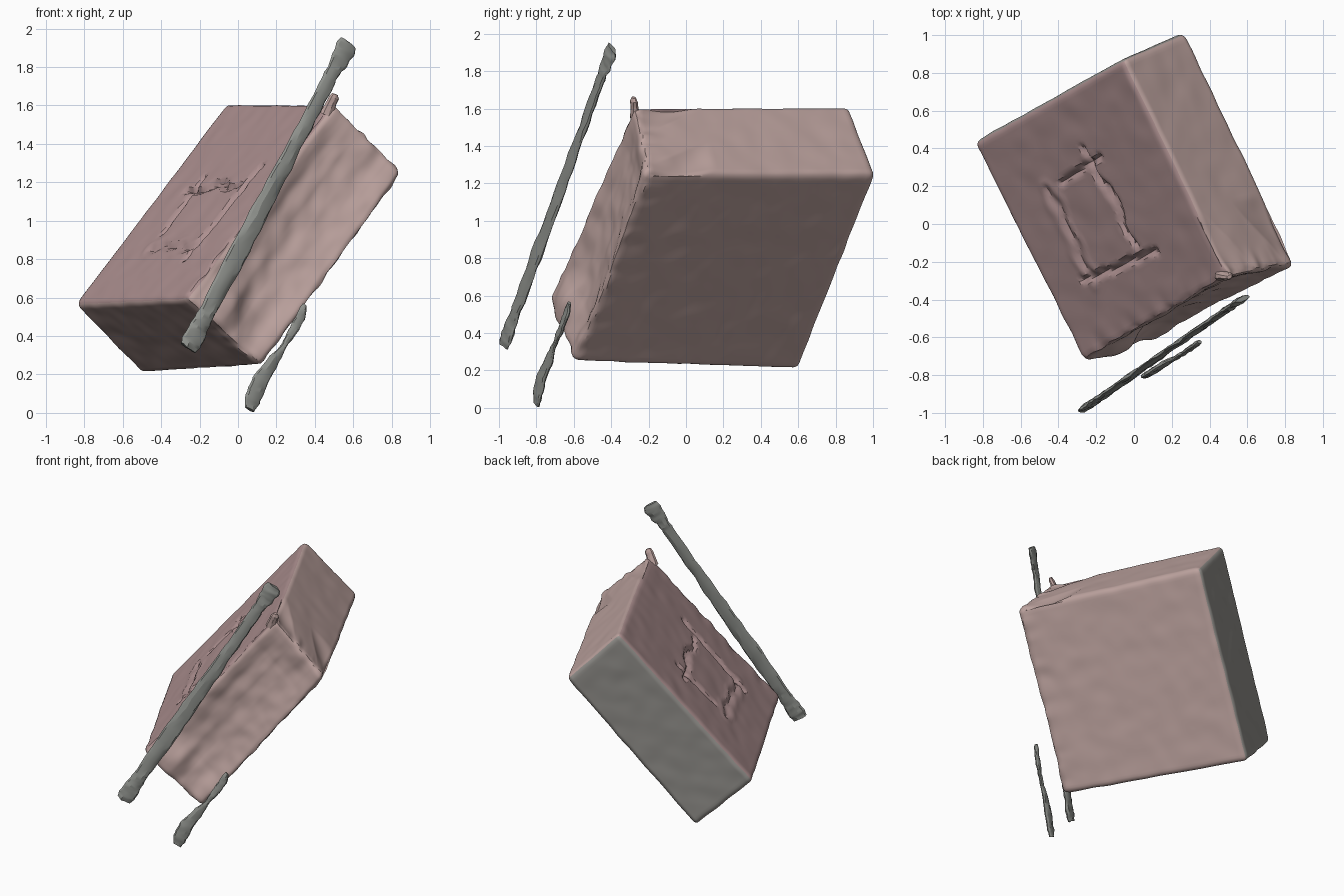
import bpy, bmesh, math
from mathutils import Vector, noise

if "Cube" in bpy.data.objects:
    bpy.data.objects.remove(bpy.data.objects["Cube"])

V = Vector


def material(name, rgb):
    m = bpy.data.materials.new(name)
    m.diffuse_color = (*rgb, 1)
    m.use_nodes = True
    m.node_tree.nodes["Principled BSDF"].inputs["Base Color"].default_value = m.diffuse_color
    return m


hide = material("worn_pink", (0.50, 0.36, 0.34))
cover_mat = material("dark_pink", (0.42, 0.28, 0.28))
slate = material("weathered_grey", (0.31, 0.30, 0.28))
bone_mat = material("rod_grey", (0.27, 0.28, 0.26))


def finish(bm, name, mats, angle=30):
    bmesh.ops.recalc_face_normals(bm, faces=bm.faces)
    me = bpy.data.meshes.new(name)
    bm.to_mesh(me)
    bm.free()
    ob = bpy.data.objects.new(name, me)
    bpy.context.collection.objects.link(ob)
    for m in mats:
        me.materials.append(m)
    bpy.ops.object.select_all(action='DESELECT')
    ob.select_set(True)
    bpy.context.view_layer.objects.active = ob
    bpy.ops.object.shade_smooth_by_angle(angle=math.radians(angle))
    return ob


# Tilted block: a runs up the slope, b front to back, c through the thickness
corner = {(0, 0, 0): V((-.27, -.73, .59)), (1, 0, 0): V((.50, -.28, 1.615)),
          (0, 1, 0): V((-.855, .43, .565)), (1, 1, 0): V((-.06, .875, 1.615)),
          (0, 0, 1): V((.125, -.60, .24)), (1, 0, 1): V((.86, -.21, 1.25)),
          (0, 1, 1): V((-.50, .605, .20)), (1, 1, 1): V((.275, 1.02, 1.25))}
SIZE = V((1.36, 1.25, .51))
AXES = (V((.76, .42, 1.02)).normalized(), V((-.53, 1.12, 0)).normalized(),
        V((.34, .13, -.35)).normalized())


def place(a, b, c):
    p = V()
    for (i, j, k), q in corner.items():
        p += q * (a if i else 1 - a) * (b if j else 1 - b) * (c if k else 1 - c)
    return p


def line_dist(p, q, r):
    t = max(0, min(1, (p - q).dot(r - q) / (r - q).length_squared))
    return (p - q - (r - q) * t).length


# Carved frame lines on the sloping face: start, end, groove depth
grooves = [((.20, .28), (.68, .24), .026), ((.36, .68), (.63, .70), .028),
           ((.59, .30), (.56, .76), .026), ((.27, .27), (.27, .68), .012)]


def carve(a, b):
    p = V((a, b)) + V((1, .6)) * .03 * noise.noise(V((a * 9, b * 9, 1)))
    d = 0
    for s, e, depth in grooves:
        x = line_dist(p, V(s), V(e))
        d = max(d, depth * math.exp(-(x / .014) ** 2))
        d -= .006 * math.exp(-((x - .035) / .015) ** 2)
    return d


bm = bmesh.new()
bmesh.ops.create_cube(bm, size=1)
bmesh.ops.subdivide_edges(bm, edges=bm.edges[:], cuts=75, use_grid_fill=True)
for f in bm.faces:
    n = f.normal
    f.material_index = 1 if n.z < -.5 else 2 if n.y > .5 else 0
R = .035
for v in bm.verts:
    abc = v.co + V((.5, .5, .5))
    a, b, c = abc
    # round the edges
    p = V((abc[i] * SIZE[i] for i in range(3)))
    q = V((max(R, min(SIZE[i] - R, p[i])) for i in range(3)))
    p = q + (p - q).normalized() * R
    co = place(*(p[i] / SIZE[i] for i in range(3)))
    # gentle hand-made unevenness
    co += noise.noise_vector(co * 8) * .004
    if c < .001:
        co += AXES[2] * carve(a, b)
    if b < .001:
        # hollow front side with broad folds running up the slope
        m = min(1, 6 * min(a, 1 - a)) * math.sin(math.pi * c)
        wrinkle = noise.noise(V((a * 2, c * 5, 5))) * .018 + noise.noise(V((a * 14, c * 7, 2))) * .006
        co += AXES[1] * (m * .05 + wrinkle)
        co -= AXES[1] * .06 * math.exp(-((a - .1) / .1) ** 2 - ((c - .35) / .2) ** 2)
    elif b < .12:
        co += noise.noise_vector(V((a * 14, b * 5, c * 8))) * .014 * (1 - b / .12)
    # folds beside the upper front corner
    if a > .999 and b < .3:
        co -= AXES[0] * .025 * math.sin(b / .3 * math.pi) * max(0, math.sin(7 * c + 9 * b))
    v.co = co
finish(bm, "carved_block", [hide, cover_mat, slate])


# Flattened rod with varying width; stations are (position, half width, half thickness)
def rod(name, stations, rings, mat, sides=10, rough=.009):
    bm = bmesh.new()
    pts = [V(s[0]) for s in stations]
    axis = (pts[-1] - pts[0]).normalized()
    wide = axis.cross(AXES[1]).normalized()
    thin = axis.cross(wide).normalized()
    loops = []
    for i in range(rings + 1):
        t = i / rings * (len(pts) - 1)
        k = min(int(t), len(pts) - 2)
        f = t - k
        o = pts[k].lerp(pts[k + 1], f)
        w, h = (stations[k][j] * (1 - f) + stations[k + 1][j] * f for j in (1, 2))
        ring = []
        for s in range(sides):
            g = 2 * math.pi * s / sides
            co = o + wide * w * math.cos(g) + thin * h * math.sin(g)
            ring.append(bm.verts.new(co + noise.noise_vector(co * 26) * rough))
        loops.append(ring)
    for r0, r1 in zip(loops, loops[1:]):
        for s in range(sides):
            t = (s + 1) % sides
            bm.faces.new((r0[s], r0[t], r1[t], r1[s]))
    bm.faces.new(loops[0])
    bm.faces.new(loops[-1])
    return finish(bm, name, [mat], 22)


def along(t):
    return V((-.26, -.975, .335)).lerp(V((.575, -.395, 1.925)), t)


# Long knobbed rod floating in front
rod("long_rod", [(along(t), w, h) for t, w, h in
                 ((0, .050, .015), (.025, .062, .018), (.07, .054, .018), (.13, .046, .018),
                  (.3, .056, .018), (.5, .048, .017), (.7, .042, .017), (.88, .038, .016),
                  (.94, .048, .016), (.975, .060, .018), (1, .050, .014))], 60, bone_mat)

# Short broken rod below it
rod("short_rod", [((.06, -.80, .018), .030, .014), ((.075, -.795, .07), .047, .018),
                  ((.115, -.77, .17), .046, .018), ((.17, -.735, .25), .036, .016),
                  ((.235, -.70, .345), .016, .012), ((.29, -.665, .43), .026, .014),
                  ((.325, -.64, .50), .030, .013), ((.345, -.625, .56), .014, .010)],
    36, bone_mat, rough=.007)

# Small stub at the upper front corner
rod("corner_stub", [((.46, -.27, 1.55), .04, .03), ((.485, -.275, 1.61), .03, .02),
                    ((.50, -.278, 1.64), .028, .018), ((.505, -.28, 1.66), .016, .010)],
    9, hide, 8, .003)
